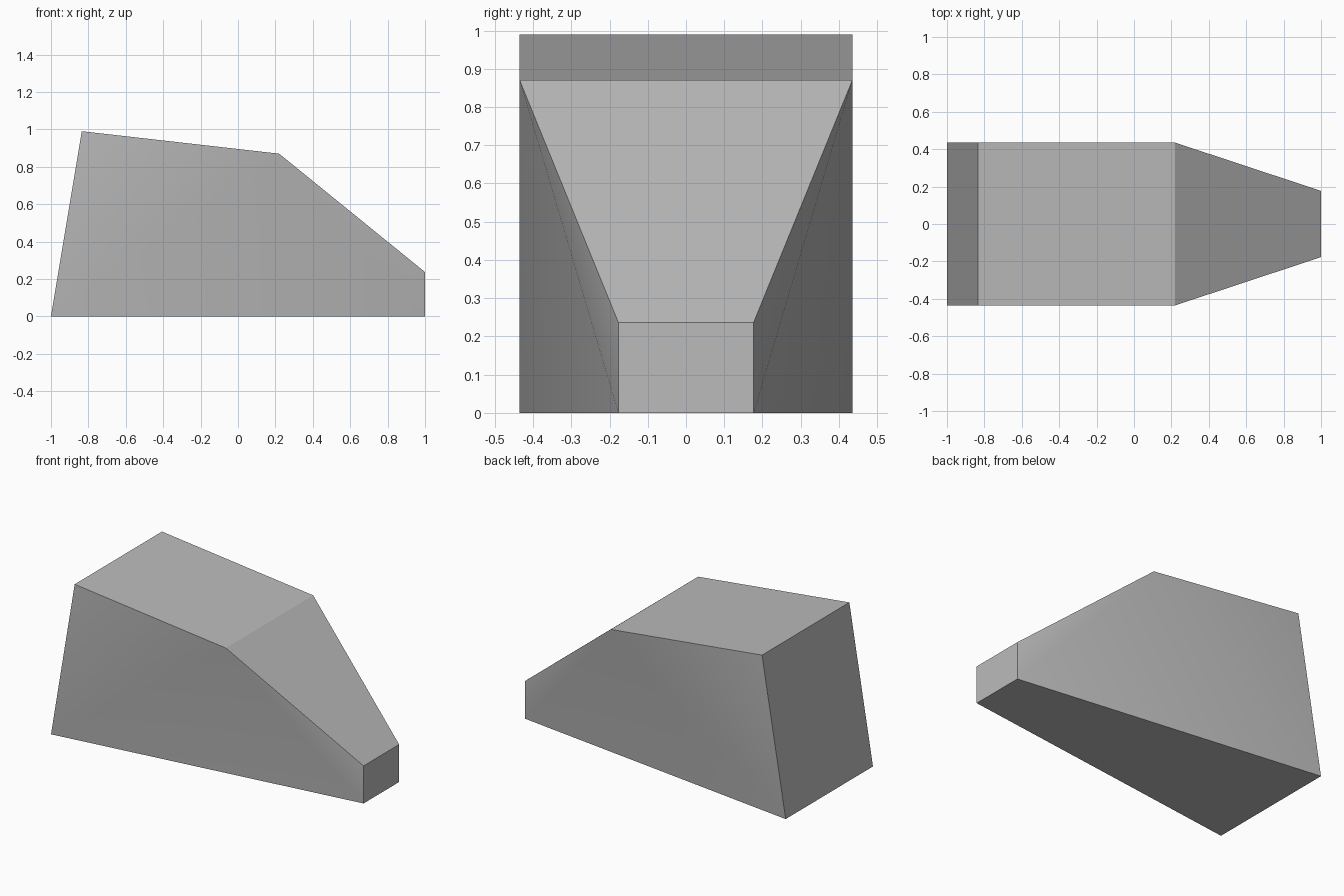
import bpy
import bmesh
import math

cube = bpy.data.objects.get("Cube")
if cube:
    bpy.data.objects.remove(cube, do_unlink=True)

# Plain grey paint
grey = bpy.data.materials.new("plain_grey")
grey.use_nodes = True
colour = (0.5, 0.5, 0.5, 1)
grey.diffuse_color = colour
grey.node_tree.nodes["Principled BSDF"].inputs["Base Color"].default_value = colour

# Side profile as (x, z, half width): rear foot, rear top, shoulder, nose top, nose foot
WIDE, NARROW = 0.435, 0.177
profile = [(-1, 0, WIDE), (-0.835, 0.99, WIDE), (0.22, 0.87, WIDE),
           (1, 0.237, NARROW), (1, 0, NARROW)]

bm = bmesh.new()
right = [bm.verts.new((x, -w, z)) for x, z, w in profile]
left = [bm.verts.new((x, w, z)) for x, z, w in profile]

# Back, roof, slope, nose and underside panels across the body
count = len(profile)
for i in range(count):
    j = (i + 1) % count
    bm.faces.new((right[i], right[j], left[j], left[i]))

# Each flank folds from the shoulder to the rear foot and the nose foot
for side in (right, left):
    for tri in ((0, 1, 2), (0, 2, 4), (2, 3, 4)):
        bm.faces.new([side[k] for k in tri])
bmesh.ops.recalc_face_normals(bm, faces=bm.faces)

mesh = bpy.data.meshes.new("tapered_body")
bm.to_mesh(mesh)
bm.free()
mesh.materials.append(grey)
body = bpy.data.objects.new("tapered_body", mesh)
bpy.context.collection.objects.link(body)

# Soft folds on the flanks, crisp edges between panels
bpy.ops.object.select_all(action="DESELECT")
body.select_set(True)
bpy.context.view_layer.objects.active = body
bpy.ops.object.shade_smooth_by_angle(angle=math.radians(30))
